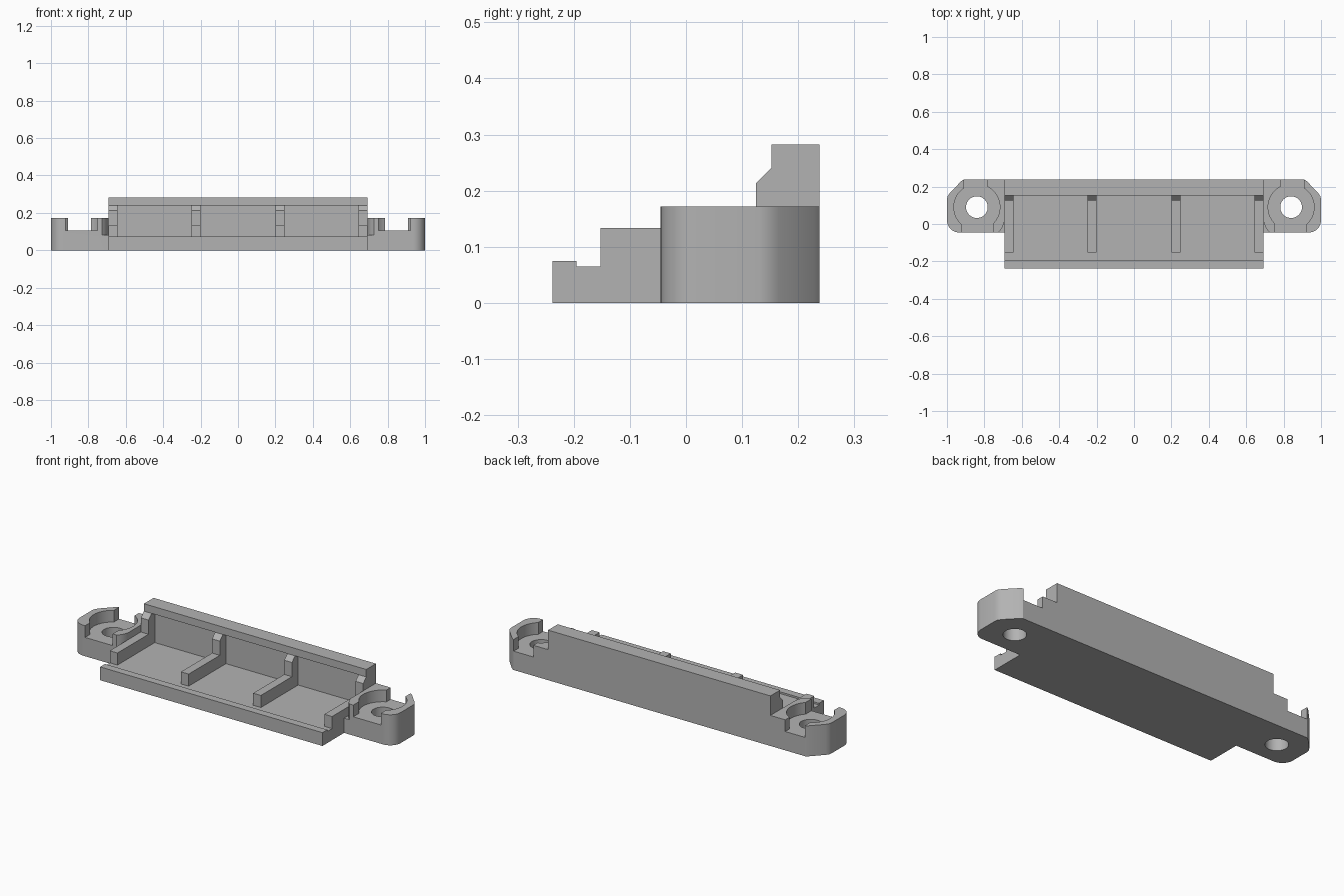
import bpy, bmesh, math
from mathutils import Vector

cube = bpy.data.objects.get("Cube")
if cube:
    bpy.data.objects.remove(cube, do_unlink=True)

grey = bpy.data.materials.new("light grey")
grey.use_nodes = True
grey.diffuse_color = (0.45, 0.45, 0.45, 1)
grey.node_tree.nodes["Principled BSDF"].inputs["Base Color"].default_value = grey.diffuse_color


def prism(name, outline, axis, start, end):
    """Extrude a 2D outline: (y, z) along x, or (x, y) along z."""
    bm = bmesh.new()
    if axis == "x":
        verts = [bm.verts.new((start, a, b)) for a, b in outline]
        step = Vector((end - start, 0, 0))
    else:
        verts = [bm.verts.new((a, b, start)) for a, b in outline]
        step = Vector((0, 0, end - start))
    face = bm.faces.new(verts)
    result = bmesh.ops.extrude_face_region(bm, geom=[face])
    moved = [v for v in result["geom"] if isinstance(v, bmesh.types.BMVert)]
    bmesh.ops.translate(bm, verts=moved, vec=step)
    bmesh.ops.recalc_face_normals(bm, faces=bm.faces)
    mesh = bpy.data.meshes.new(name)
    bm.to_mesh(mesh)
    bm.free()
    mesh.materials.append(grey)
    obj = bpy.data.objects.new(name, mesh)
    bpy.context.collection.objects.link(obj)
    return obj


def arc(cx, cy, r, a0, a1, n):
    angles = [math.radians(a0 + (a1 - a0) * i / n) for i in range(n + 1)]
    return [(cx + r * math.cos(a), cy + r * math.sin(a)) for a in angles]


def circle(r):
    return arc(HOLE_X, HOLE_Y, r, 0, 360, 64)[:-1]


END, FRONT, BACK = 0.693, -0.238, 0.238
FLOOR, TOP = 0.065, 0.282
EAR_FRONT, EAR_TOP, SEAT = -0.045, 0.172, 0.106
HOLE_X, HOLE_Y = 0.84, 0.09

# Tray: floor, low front lip and back wall with an overhanging rim
tray = prism("tray", [
    (FRONT, 0), (BACK, 0), (BACK, TOP), (0.152, TOP), (0.152, 0.24),
    (0.18, 0.24), (0.18, FLOOR), (-0.195, FLOOR), (-0.195, 0.075), (FRONT, 0.075),
], "x", -END, END)

# Four ribs, each rising to a chamfered post under the rim
rib_profile = [
    (-0.152, 0.06), (0.185, 0.06), (0.185, 0.24), (0.152, 0.24),
    (0.125, 0.213), (0.125, 0.133), (-0.152, 0.133),
]
parts = [tray]
for i, x in enumerate((-END + 0.024, -0.225, 0.225, END - 0.024)):
    parts.append(prism(f"rib_{i + 1}", rib_profile, "x", x - 0.024, x + 0.024))

# Mounting ear with rounded front corner and chamfered back corner
ear_outline = [(END, EAR_FRONT)] + arc(0.935, 0.02, 0.065, -90, 0, 10)
ear_outline += [(1.0, 0.13), (0.997, 0.147), (0.985, 0.165),
                (0.925, 0.228), (0.91, BACK), (END, BACK)]
ears = prism("mounting_ears", ear_outline, "z", 0, EAR_TOP)

# Cutters: screw hole, round seat, cross slot and relief at the inner corner
cutters = [
    prism("screw_hole_cutter", circle(0.058), "z", -0.1, 0.3),
    prism("seat_cutter", circle(0.123), "z", SEAT, 0.3),
    prism("slot_cutter", [
        (0.75, -0.2), (0.922, -0.2), (0.922, HOLE_Y), (0.908, HOLE_Y),
        (0.908, 0.4), (0.785, 0.4), (0.785, HOLE_Y), (0.75, HOLE_Y),
    ], "z", SEAT, 0.3),
    prism("corner_relief_cutter", [
        (0.6, -0.2), (0.73, -0.2), (0.726, EAR_FRONT), (0.713, -0.033),
        (0.702, -0.015), (END, 0.012), (0.6, 0.012),
    ], "z", 0.083, 0.3),
]
for cutter in cutters:
    mod = ears.modifiers.new(cutter.name, "BOOLEAN")
    mod.operation = "DIFFERENCE"
    mod.solver = "EXACT"
    mod.object = cutter
    cutter.hide_render = True

# Mirror to the other end, then bake the modifiers and drop the cutters
ears.modifiers.new("mirror", "MIRROR").use_mirror_merge = False
graph = bpy.context.evaluated_depsgraph_get()
graph.update()
baked = bpy.data.meshes.new_from_object(ears.evaluated_get(graph))
ears.modifiers.clear()
ears.data = baked
for cutter in cutters:
    bpy.data.objects.remove(cutter, do_unlink=True)
parts.append(ears)

# Smooth the round surfaces, keep the edges sharp
bpy.ops.object.select_all(action="DESELECT")
for part in parts:
    part.select_set(True)
bpy.context.view_layer.objects.active = tray
bpy.ops.object.shade_smooth_by_angle(angle=math.radians(30))
